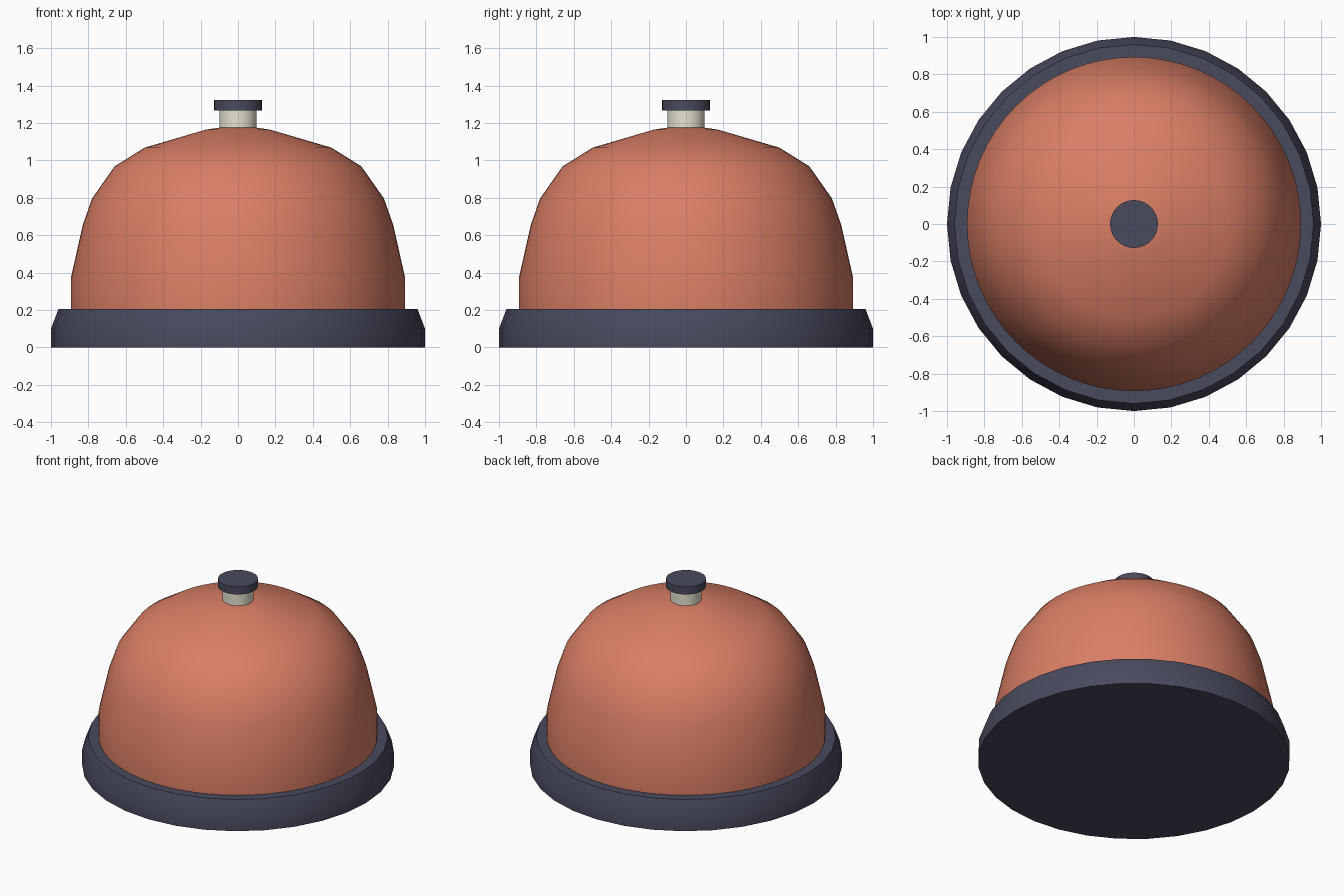
import bpy, bmesh, math

if "Cube" in bpy.data.objects:
    bpy.data.objects.remove(bpy.data.objects["Cube"])


def material(name, rgb):
    m = bpy.data.materials.new(name)
    m.diffuse_color = (*rgb, 1)
    m.use_nodes = True
    m.node_tree.nodes["Principled BSDF"].inputs["Base Color"].default_value = m.diffuse_color
    return m


def lathe(name, profile, sides, mat):
    """Revolve (radius, z) points around z; end points with radius 0 close the shape."""
    bm = bmesh.new()
    pts = [bm.verts.new((r, 0, z)) for r, z in profile]
    edges = [bm.edges.new(p) for p in zip(pts, pts[1:])]
    bmesh.ops.spin(bm, geom=pts + edges, cent=(0, 0, 0), axis=(0, 0, 1),
                   angle=math.tau, steps=sides, use_duplicate=False)
    bmesh.ops.remove_doubles(bm, verts=bm.verts, dist=1e-4)
    bmesh.ops.recalc_face_normals(bm, faces=bm.faces)
    me = bpy.data.meshes.new(name)
    bm.to_mesh(me)
    bm.free()
    me.materials.append(mat)
    ob = bpy.data.objects.new(name, me)
    bpy.context.collection.objects.link(ob)
    bpy.context.view_layer.objects.active = ob
    ob.select_set(True)
    bpy.ops.object.shade_smooth_by_angle(angle=math.radians(35))
    ob.select_set(False)
    return ob


navy = material("navy", (0.065, 0.068, 0.11))
coral = material("coral", (0.70, 0.21, 0.13))
cream = material("cream", (0.80, 0.77, 0.64))

# Foot ring with a tapered upper edge
lathe("base", [(0, 0), (1, 0), (1, 0.1), (0.96, 0.205), (0, 0.205)], 32, navy)

# Bell dome
lathe("dome", [(0, 0.2), (0.893, 0.2), (0.893, 0.375), (0.83, 0.655), (0.78, 0.797),
               (0.66, 0.968), (0.5, 1.068), (0.17, 1.165), (0.1, 1.175), (0, 1.175)],
      64, coral)

# Plunger stem and button cap
lathe("stem", [(0, 1.15), (0.1, 1.15), (0.1, 1.27), (0, 1.27)], 32, cream)
lathe("button", [(0, 1.268), (0.128, 1.268), (0.128, 1.322), (0, 1.322)], 32, navy)
